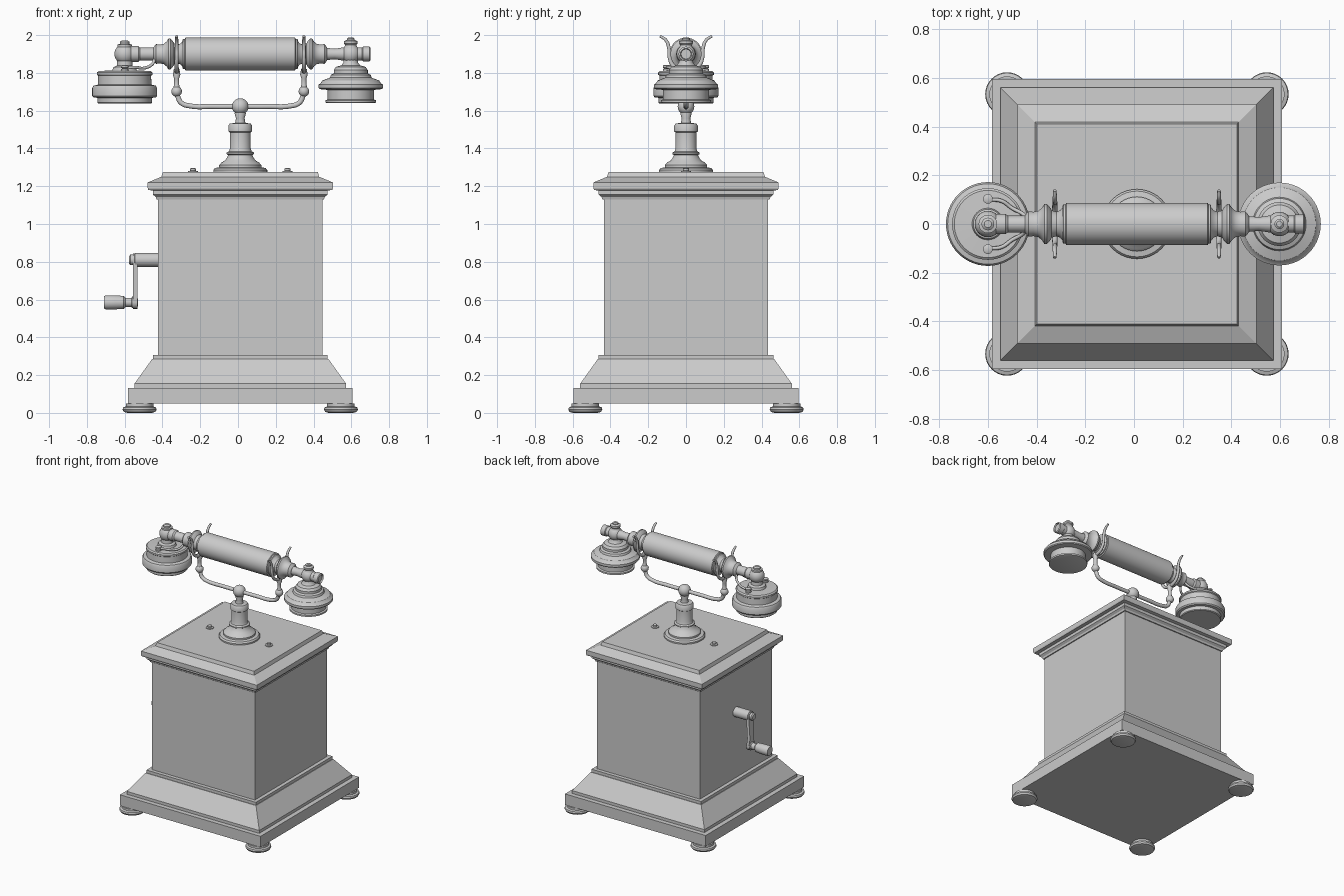
import bpy, bmesh
from math import sin, cos, pi, sqrt, radians
from mathutils import Vector

if "Cube" in bpy.data.objects:
    bpy.data.objects.remove(bpy.data.objects["Cube"])

CX = 0.012  # cabinet centre in x


def finish(name, bm, smooth=True):
    bmesh.ops.remove_doubles(bm, verts=bm.verts, dist=1e-5)
    bmesh.ops.recalc_face_normals(bm, faces=bm.faces)
    me = bpy.data.meshes.new(name)
    bm.to_mesh(me)
    bm.free()
    ob = bpy.data.objects.new(name, me)
    bpy.context.collection.objects.link(ob)
    if smooth:
        bpy.ops.object.select_all(action='DESELECT')
        ob.select_set(True)
        bpy.context.view_layer.objects.active = ob
        bpy.ops.object.shade_smooth_by_angle(angle=radians(35))
    return ob


def lathe(name, profile, origin=(0, 0, 0), axis='Z', n=40):
    """Revolve (radius, height) points; n=4 gives a square, radius = half width."""
    bm = bmesh.new()
    k, off = (sqrt(2), pi / 4) if n == 4 else (1, 0)
    rings = []
    for r, t in profile:
        ring = []
        for i in range(n):
            a = off + 2 * pi * i / n
            u, v = r * k * cos(a), r * k * sin(a)
            p = (u, v, t) if axis == 'Z' else (t, u, v)
            ring.append(bm.verts.new(Vector(p) + Vector(origin)))
        rings.append(ring)
    for a, b in zip(rings, rings[1:]):
        for i in range(n):
            j = (i + 1) % n
            bm.faces.new((a[i], a[j], b[j], b[i]))
    bm.faces.new(rings[0])
    bm.faces.new(rings[-1])
    return finish(name, bm, n != 4)


def ball(name, r, loc):
    pts = [(r * sin(pi * i / 14), -r * cos(pi * i / 14)) for i in range(1, 14)]
    return lathe(name, pts, loc, n=28)


def tube(name, pts, r, radii=None):
    cu = bpy.data.curves.new(name, 'CURVE')
    cu.dimensions = '3D'
    cu.bevel_depth = r
    cu.bevel_resolution = 3
    cu.resolution_u = 8
    cu.use_fill_caps = True
    sp = cu.splines.new('BEZIER')
    sp.bezier_points.add(len(pts) - 1)
    for i, (bp, p) in enumerate(zip(sp.bezier_points, pts)):
        bp.co = p
        bp.handle_left_type = bp.handle_right_type = 'AUTO'
        bp.radius = radii[i] if radii else 1
    ob = bpy.data.objects.new(name, cu)
    bpy.context.collection.objects.link(ob)
    bpy.ops.object.select_all(action='DESELECT')
    ob.select_set(True)
    bpy.context.view_layer.objects.active = ob
    bpy.ops.object.convert(target='MESH')
    bpy.ops.object.shade_smooth_by_angle(angle=radians(40))


# feet
for sx in (-1, 1):
    for sy in (-1, 1):
        lathe('foot', [(.065, 0), (.083, .005), (.09, .017), (.087, .029), (.073, .034),
                       (.073, .05)], (CX + sx * .533, sy * .533, 0), n=32)

# cabinet: plinth, body and cornice
lathe('plinth', [(.595, .05), (.595, .133), (.56, .133), (.56, .155), (.467, .285),
                 (.463, .285), (.463, .307), (.43, .307)], (CX, 0, 0), n=4)
lathe('cabinet_body', [(.435, .3), (.435, 1.14)], (CX, 0, 0), n=4)
lathe('cornice', [(.435, 1.13), (.443, 1.13), (.447, 1.143), (.462, 1.155), (.462, 1.177),
                  (.487, 1.18), (.49, 1.19), (.49, 1.22), (.418, 1.25), (.41, 1.275)],
      (CX, 0, 0), n=4)

# top screws
for s in (-1, 1):
    lathe('top_screw', [(.027, 1.27), (.027, 1.28), (.015, 1.282), (.015, 1.293),
                        (.008, 1.296)], (CX + s * .25, 0, 0), n=20)

# pedestal
lathe('pedestal', [(.143, 1.27), (.143, 1.285), (.135, 1.296), (.112, 1.3), (.112, 1.312),
                   (.1, 1.325), (.08, 1.337), (.068, 1.355), (.064, 1.365), (.072, 1.37),
                   (.072, 1.378), (.06, 1.385), (.055, 1.40), (.055, 1.485), (.063, 1.49),
                   (.063, 1.52), (.055, 1.532), (.027, 1.535), (.023, 1.56), (.03, 1.585),
                   (.026, 1.60)], (CX, 0, 0))
ball('pedestal_ball', .044, (CX, 0, 1.622))

# cradle arms with prongs
half = [(0, 0, 1.622), (.15, 0, 1.622), (.265, 0, 1.625), (.313, 0, 1.642), (.335, 0, 1.685)]
for s in (-1, 1):
    tube('cradle_arm', [(CX + s * x, y, z) for x, y, z in half], .014)
    X = CX + s * .337
    ball('cradle_bead', .028, (X, 0, 1.702))
    lathe('cradle_stem', [(.018, 1.72), (.013, 1.74), (.013, 1.77), (.02, 1.79), (.015, 1.82)],
          (X, 0, 0), n=20)
    prong = [(.03, 1.812), (.07, 1.84), (.088, 1.885), (.09, 1.93), (.108, 1.975), (.138, 1.995)]
    path = [(X, -y, z) for y, z in reversed(prong)] + [(X, y, z) for y, z in prong]
    w = [.7, .9, 1, 1, 1.1, 1.2]
    tube('cradle_prong', path, .010, w + w[::-1])

# handset grip with turned collars
H = (CX, 0, 1.9)
lathe('handset_grip', [(.075, -.305), (.08, -.302), (.08, -.294), (.087, -.29), (.087, .29),
                       (.08, .294), (.08, .302), (.075, .305)], H, 'X')
collar = [(.075, .30), (.056, .315), (.05, .33), (.056, .35), (.07, .358), (.082, .37),
          (.082, .38), (.066, .39), (.054, .405), (.05, .425), (.052, .445), (.045, .452),
          (.034, .46)]
for s in (-1, 1):
    lathe('handset_collar', [(r, s * t) for r, t in collar], H, 'X')
lathe('receiver_tube', [(.034, -.44), (.034, -.53), (.042, -.54), (.042, -.6)], H, 'X', 28)
lathe('mouthpiece_tube', [(.034, .44), (.028, .5), (.034, .54), (.034, .645), (.039, .65),
                          (.039, .685), (.03, .69), (.026, .68)], H, 'X', 28)

# receiver on the left
R = (-.60, 0, 0)
ball('receiver_joint', .054, (-.60, 0, 1.9))
lathe('receiver_finial', [(.038, 1.93), (.038, 1.95), (.026, 1.953), (.026, 1.964),
                          (.015, 1.972)], R, n=24)
lathe('receiver_cup', [(.14, 1.637), (.145, 1.642), (.145, 1.668), (.165, 1.67), (.172, 1.678),
                       (.172, 1.72), (.165, 1.732), (.142, 1.738), (.14, 1.785), (.147, 1.79),
                       (.147, 1.802), (.138, 1.81), (.065, 1.813), (.06, 1.83), (.042, 1.838),
                       (.038, 1.88)], R, n=56)
for s in (-1, 1):
    lathe('terminal_screw', [(.02, 1.805), (.02, 1.82), (.012, 1.823), (.02, 1.828),
                             (.02, 1.838), (.012, 1.842)], (-.6, s * .103, 0), n=20)
    tube('terminal_wire', [(-.6, s * .1, 1.825), (-.545, s * .095, 1.83), (-.50, s * .065, 1.825),
                           (-.455, s * .04, 1.845), (-.44, s * .02, 1.875)], .008)

# mouthpiece on the right
M = (.597, 0, 0)
ball('mouthpiece_joint', .05, (.597, 0, 1.9))
lathe('mouthpiece_finial', [(.036, 1.93), (.03, 1.948), (.036, 1.955), (.036, 1.968),
                            (.02, 1.975), (.02, 1.982), (.012, 1.988)], M, n=24)
lathe('mouthpiece_cup', [(.125, 1.64), (.133, 1.643), (.133, 1.655), (.122, 1.66),
                         (.122, 1.71), (.165, 1.714), (.17, 1.72), (.17, 1.738), (.16, 1.745),
                         (.15, 1.76), (.11, 1.775), (.105, 1.79), (.09, 1.797), (.09, 1.815),
                         (.078, 1.832), (.05, 1.84), (.038, 1.855), (.036, 1.88)], M, n=56)

# crank on the left side
lathe('crank_shaft', [(.037, -.42), (.037, -.545), (.028, -.55), (.028, -.57), (.02, -.577)],
      (0, 0, .81), 'X', 28)
bm = bmesh.new()
outline = []
for zc, a0 in ((.81, 0), (.585, pi)):
    outline += [(.034 * cos(a0 + pi * i / 8), zc + .034 * sin(a0 + pi * i / 8)) for i in range(9)]
    outline.append((-.02 * cos(a0), .7 + .09 * (1 if a0 == 0 else -1) - .03 * (1 if a0 == 0 else -1)))
f = bm.faces.new([bm.verts.new((-.555, y, z)) for y, z in outline])
ext = bmesh.ops.extrude_face_region(bm, geom=[f])
bmesh.ops.translate(bm, vec=(.022, 0, 0),
                    verts=[v for v in ext['geom'] if isinstance(v, bmesh.types.BMVert)])
finish('crank_arm', bm)
lathe('crank_handle', [(.02, -.53), (.03, -.545), (.03, -.56), (.024, -.565), (.024, -.595),
                       (.034, -.605), (.037, -.65), (.037, -.7), (.032, -.71)],
      (0, 0, .585), 'X', 28)
